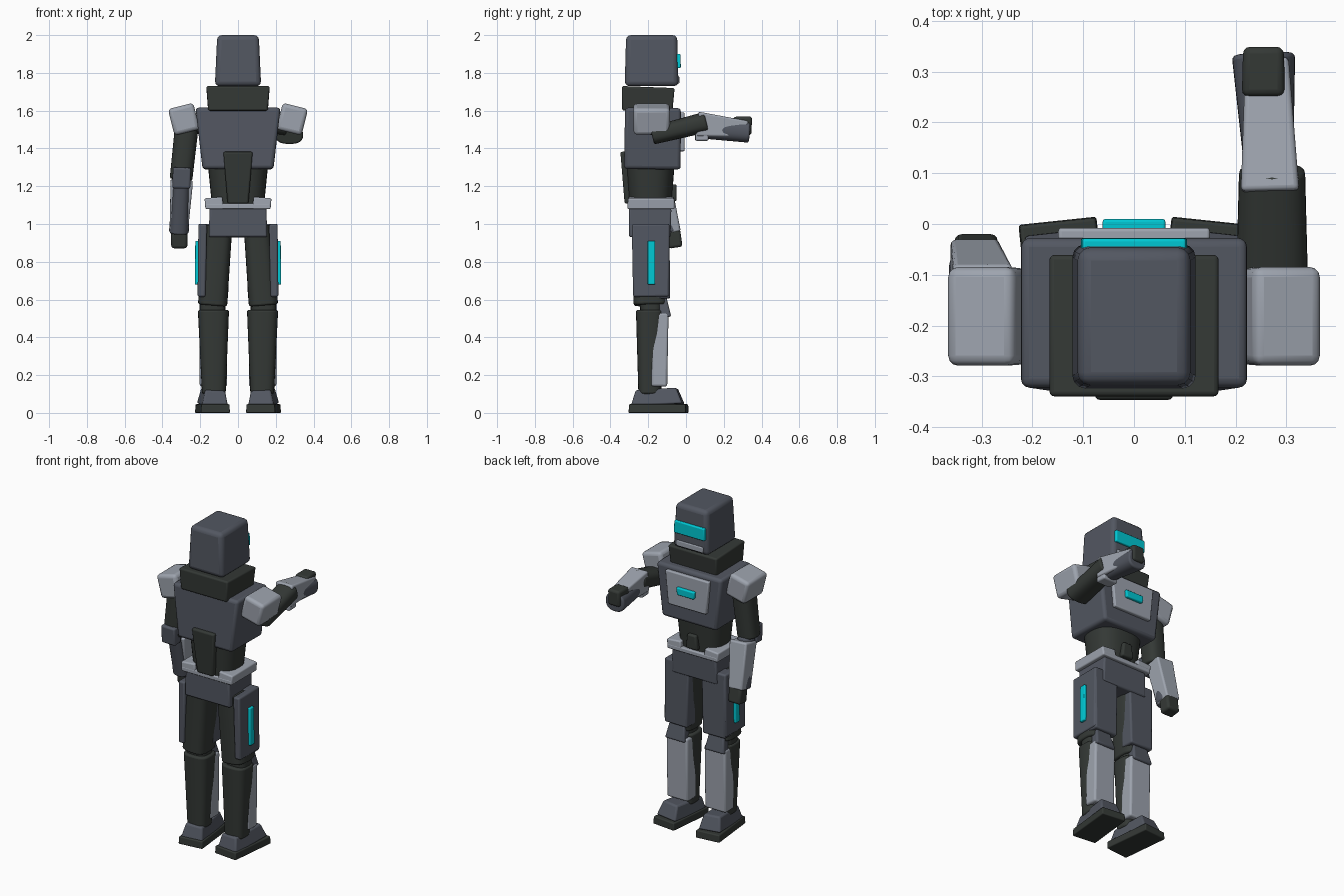
import bpy, bmesh, math
from mathutils import Vector


def material(name, rgb):
    m = bpy.data.materials.new(name)
    m.diffuse_color = (*rgb, 1)
    return m


SLATE = material("slate armour", (0.085, 0.095, 0.12))
LIGHT = material("light grey armour", (0.34, 0.37, 0.425))
DARK = material("dark undersuit", (0.034, 0.040, 0.036))
CYAN = material("cyan glow", (0.0, 0.58, 0.66))


def section(size, power):
    """Cross-section: rectangle if power is 0, otherwise a superellipse."""
    w, d = size[0] / 2, size[1] / 2
    if not power:
        return [(-w, -d), (w, -d), (w, d), (-w, d)]
    pts = []
    for i in range(32):
        t = 2 * math.pi * i / 32
        c, s = math.cos(t), math.sin(t)
        pts.append((w * math.copysign(abs(c) ** (2 / power), c),
                    d * math.copysign(abs(s) ** (2 / power), s)))
    return pts


def loft(name, a, b, sa, sb, mat, power=0, bevel=0.01, turn=0):
    """Tapered solid from a to b; sizes are (across x, across depth)."""
    a, b = Vector(a), Vector(b)
    axis = (b - a).normalized()
    u = Vector((math.cos(turn), math.sin(turn), 0))
    u = (u - axis * u.dot(axis)).normalized()
    v = axis.cross(u)
    bm = bmesh.new()
    rings = [[bm.verts.new(p + u * x + v * y) for x, y in section(s, power)]
             for p, s in ((a, sa), (b, sb))]
    n = len(rings[0])
    bm.faces.new(rings[0][::-1])
    bm.faces.new(rings[1])
    for i in range(n):
        j = (i + 1) % n
        bm.faces.new((rings[0][i], rings[0][j], rings[1][j], rings[1][i]))
    bmesh.ops.recalc_face_normals(bm, faces=bm.faces)
    me = bpy.data.meshes.new(name)
    bm.to_mesh(me)
    bm.free()
    me.materials.append(mat)
    ob = bpy.data.objects.new(name, me)
    bpy.context.collection.objects.link(ob)
    if bevel:
        mod = ob.modifiers.new("soft edges", "BEVEL")
        mod.width, mod.segments, mod.limit_method = bevel, 3, "ANGLE"
        mod.angle_limit = math.radians(50)
    bpy.ops.object.select_all(action="DESELECT")
    ob.select_set(True)
    bpy.context.view_layer.objects.active = ob
    bpy.ops.object.shade_smooth_by_angle(angle=math.radians(35))
    return ob


# Head, visor, chin strip and collar
loft("head", (0, -0.182, 1.73), (0, -0.182, 2.0), (0.245, 0.285), (0.22, 0.27), SLATE, bevel=0.025)
loft("visor", (0, -0.045, 1.825), (0, -0.046, 1.90), (0.21, 0.035), (0.205, 0.035), CYAN, bevel=0.006)
loft("chin_strip", (0, -0.046, 1.745), (0, -0.046, 1.78), (0.18, 0.025), (0.18, 0.025), LIGHT, bevel=0.005)
loft("collar", (0, -0.205, 1.595), (0, -0.2, 1.725), (0.315, 0.265), (0.335, 0.28), DARK)

# Torso
loft("chest", (0, -0.178, 1.29), (0, -0.175, 1.615), (0.375, 0.30), (0.45, 0.295), SLATE, bevel=0.018)
loft("chest_plate", (0, -0.03, 1.385), (0, -0.03, 1.59), (0.26, 0.045), (0.30, 0.045), LIGHT, bevel=0.007)
loft("chest_light", (0, -0.005, 1.465), (0, -0.005, 1.51), (0.115, 0.03), (0.125, 0.03), CYAN, bevel=0.006)
loft("abdomen", (0, -0.19, 1.07), (0, -0.19, 1.32), (0.27, 0.22), (0.32, 0.26), DARK, 2.6)
loft("spine_guard", (0, -0.275, 1.11), (0, -0.29, 1.385), (0.11, 0.10), (0.155, 0.115), DARK)
loft("belly_guard", (0, -0.08, 1.12), (0, -0.08, 1.21), (0.08, 0.06), (0.06, 0.06), DARK)

# Belt with raised sides, and pelvis
loft("belt", (0, -0.185, 1.08), (0, -0.185, 1.108), (0.345, 0.25), (0.34, 0.25), LIGHT, bevel=0.006)
loft("pelvis", (0, -0.192, 0.93), (0, -0.19, 1.085), (0.31, 0.22), (0.30, 0.225), SLATE)
for s, side in ((-1, "left"), (1, "right")):
    loft("belt_side_" + side, (s * 0.125, -0.185, 1.082), (s * 0.13, -0.185, 1.14),
         (0.095, 0.25), (0.095, 0.245), LIGHT, bevel=0.008)

    # Legs
    loft("thigh_" + side, (s * 0.135, -0.19, 0.57), (s * 0.1, -0.195, 0.99), (0.155, 0.175), (0.14, 0.18), DARK, 3.2)
    loft("thigh_front_armour_" + side, (s * 0.13, -0.127, 0.605), (s * 0.125, -0.13, 1.0),
         (0.155, 0.085), (0.165, 0.085), SLATE)
    loft("thigh_side_armour_" + side, (s * 0.193, -0.185, 0.615), (s * 0.187, -0.187, 1.0),
         (0.042, 0.19), (0.045, 0.2), SLATE)
    loft("thigh_light_" + side, (s * 0.217, -0.183, 0.68), (s * 0.214, -0.183, 0.91),
         (0.024, 0.04), (0.024, 0.04), CYAN, bevel=0.005)
    loft("knee_pad_" + side, (s * 0.135, -0.105, 0.505), (s * 0.135, -0.13, 0.615),
         (0.135, 0.055), (0.10, 0.05), SLATE)
    loft("knee_joint_" + side, (s * 0.135, -0.185, 0.5), (s * 0.135, -0.185, 0.6), (0.135, 0.11), (0.135, 0.12), DARK, 3)
    loft("calf_" + side, (s * 0.128, -0.192, 0.10), (s * 0.13, -0.19, 0.545), (0.125, 0.12), (0.165, 0.15), DARK, 3)
    loft("shin_plate_" + side, (s * 0.13, -0.142, 0.14), (s * 0.13, -0.135, 0.53),
         (0.145, 0.085), (0.145, 0.085), LIGHT, bevel=0.012)

    # Feet, turned slightly outward
    turn = -s * math.radians(6)
    loft("sole_" + side, (s * 0.135, -0.145, 0), (s * 0.135, -0.145, 0.046), (0.155, 0.305), (0.15, 0.30), DARK,
         bevel=0.006, turn=turn)
    loft("boot_" + side, (s * 0.135, -0.15, 0.04), (s * 0.131, -0.155, 0.125), (0.14, 0.275), (0.105, 0.215), SLATE,
         turn=turn)

    # Shoulder pads, tilted outward
    loft("shoulder_pad_" + side, (s * 0.269, -0.182, 1.485), (s * 0.304, -0.182, 1.625),
         (0.138, 0.19), (0.138, 0.195), LIGHT, bevel=0.02)
    # hidden joint between chest and shoulder
    loft("shoulder_joint_" + side, (s * 0.18, -0.18, 1.53), (s * 0.26, -0.18, 1.52), (0.1, 0.1), (0.1, 0.1), DARK, 2)

# Raised arm, reaching forward
loft("right_upper_arm", (0.272, -0.18, 1.468), (0.272, 0.108, 1.54), (0.145, 0.095), (0.13, 0.11), DARK, 2.6)
loft("right_forearm", (0.268, 0.06, 1.505), (0.255, 0.335, 1.488), (0.09, 0.10), (0.125, 0.115), SLATE, 2.4)
loft("right_forearm_armour", (0.268, 0.06, 1.53), (0.262, 0.325, 1.503), (0.115, 0.13), (0.085, 0.085), LIGHT)
loft("right_elbow_guard", (0.27, 0.05, 1.475), (0.268, 0.12, 1.47), (0.1, 0.07), (0.1, 0.06), LIGHT)
loft("right_hand", (0.255, 0.25, 1.523), (0.255, 0.348, 1.52), (0.085, 0.09), (0.08, 0.10), DARK, bevel=0.014)

# Lowered arm, bent slightly forward
loft("left_upper_arm", (-0.302, -0.185, 1.235), (-0.272, -0.18, 1.51), (0.12, 0.12), (0.125, 0.135), DARK, 2.6)
loft("left_elbow_guard", (-0.3, -0.225, 1.19), (-0.297, -0.235, 1.30), (0.095, 0.06), (0.095, 0.06), SLATE)
loft("left_forearm", (-0.313, -0.09, 0.955), (-0.3, -0.165, 1.235), (0.105, 0.11), (0.09, 0.10), SLATE, 2.4)
loft("left_forearm_armour", (-0.314, -0.075, 0.955), (-0.298, -0.135, 1.225), (0.095, 0.095), (0.118, 0.11), LIGHT)
loft("left_hand", (-0.311, -0.055, 0.875), (-0.311, -0.07, 0.975), (0.085, 0.075), (0.085, 0.075), DARK, bevel=0.014)
